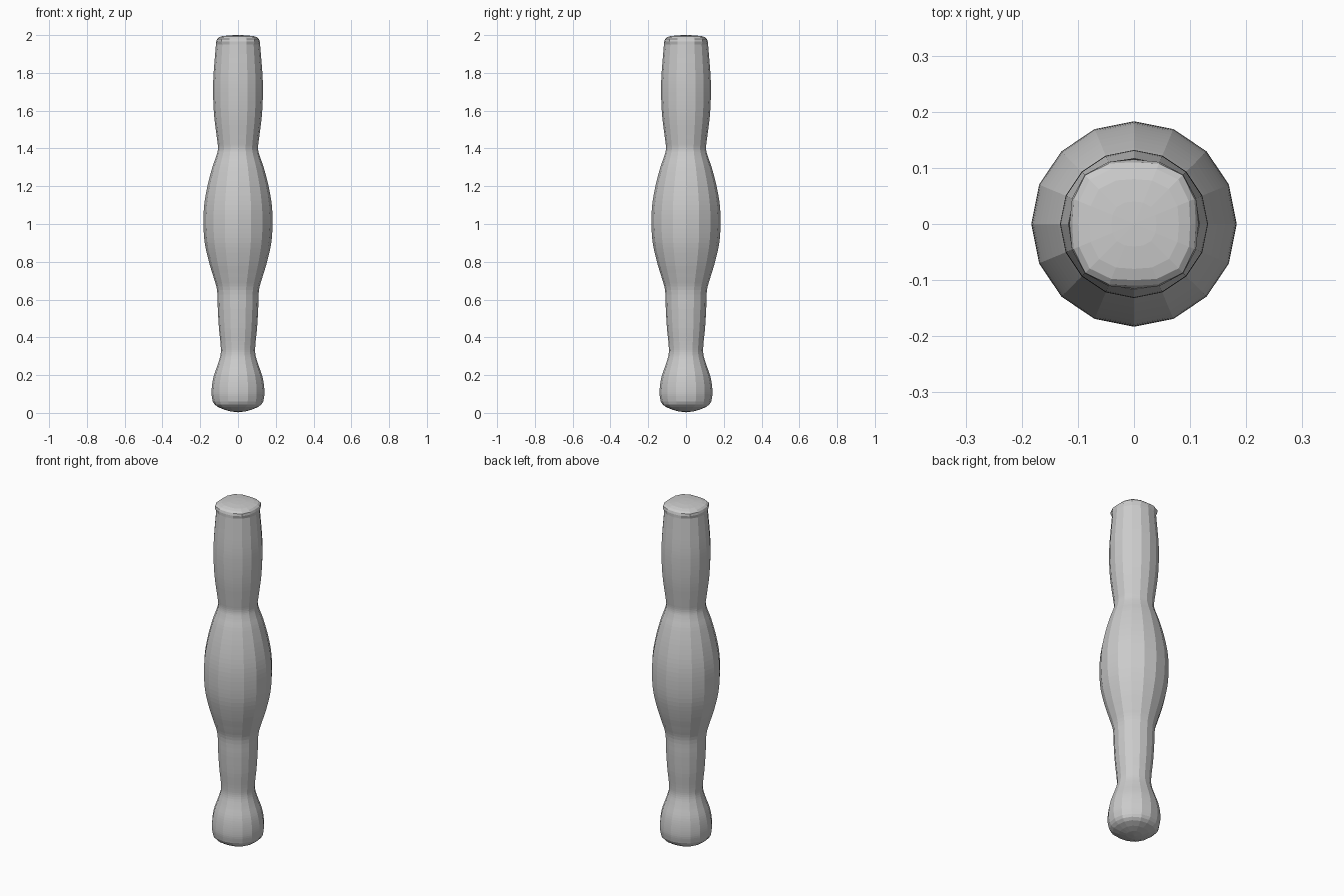
import bpy, bmesh
from math import sin, cos, pi

if "Cube" in bpy.data.objects:
    bpy.data.objects.remove(bpy.data.objects["Cube"])

SIDES, STEPS = 16, 4

# Outer profile of the turned post: (height, radius)
PROFILE = [(0.06, .134), (0.10, .140), (0.15, .137), (0.20, .127), (0.26, .106),
           (0.31, .092), (0.36, .092), (0.45, .101), (0.55, .107), (0.65, .111),
           (0.72, .130), (0.80, .154), (0.90, .176), (1.00, .183), (1.10, .179),
           (1.20, .162), (1.30, .136), (1.36, .115), (1.40, .106), (1.45, .111),
           (1.55, .124), (1.63, .130), (1.72, .132), (1.80, .129), (1.90, .121),
           (1.95, .117)]
# Rounded ends: (height, radius, corner bulge)
BOTTOM = [(0.008, .04, .04), (0.018, .075, .04), (0.032, .108, .03), (0.045, .124, .02)]
TOP = [(1.967, .115, .04), (1.980, .110, .06), (1.989, .100, .06),
       (1.995, .080, .05), (1.999, .04, .04)]


def smooth(points):
    """Catmull-Rom interpolation of the profile."""
    out = []
    for i in range(len(points) - 1):
        p = [points[min(max(i + k, 0), len(points) - 1)] for k in (-1, 0, 1, 2)]
        for s in range(STEPS):
            t = s / STEPS
            out.append(tuple(
                0.5 * (2 * b + (c - a) * t + (2 * a - 5 * b + 4 * c - d) * t * t
                       + (3 * b - a - 3 * c + d) * t ** 3)
                for a, b, c, d in zip(*p)))
    return out + [points[-1]]


rows = BOTTOM + [(z, r, 0) for z, r in smooth(PROFILE)] + TOP
bm = bmesh.new()
rings = []
for z, r, bulge in rows:
    ring = []
    for i in range(SIDES):
        a = 2 * pi * i / SIDES
        rr = r * (1 + bulge * (1 - cos(4 * a)))
        ring.append(bm.verts.new((rr * cos(a), rr * sin(a), z)))
    rings.append(ring)

# Walls between rings
for lo, hi in zip(rings, rings[1:]):
    for i in range(SIDES):
        j = (i + 1) % SIDES
        bm.faces.new((lo[i], lo[j], hi[j], hi[i]))

# Closed end caps
for ring, z in ((rings[0], 0.003), (rings[-1], 2.0)):
    tip = bm.verts.new((0, 0, z))
    for i in range(SIDES):
        bm.faces.new((ring[i], ring[(i + 1) % SIDES], tip))

bmesh.ops.recalc_face_normals(bm, faces=bm.faces)
mesh = bpy.data.meshes.new("turned_post")
bm.to_mesh(mesh)
bm.free()
bpy.context.collection.objects.link(bpy.data.objects.new("turned_post", mesh))
